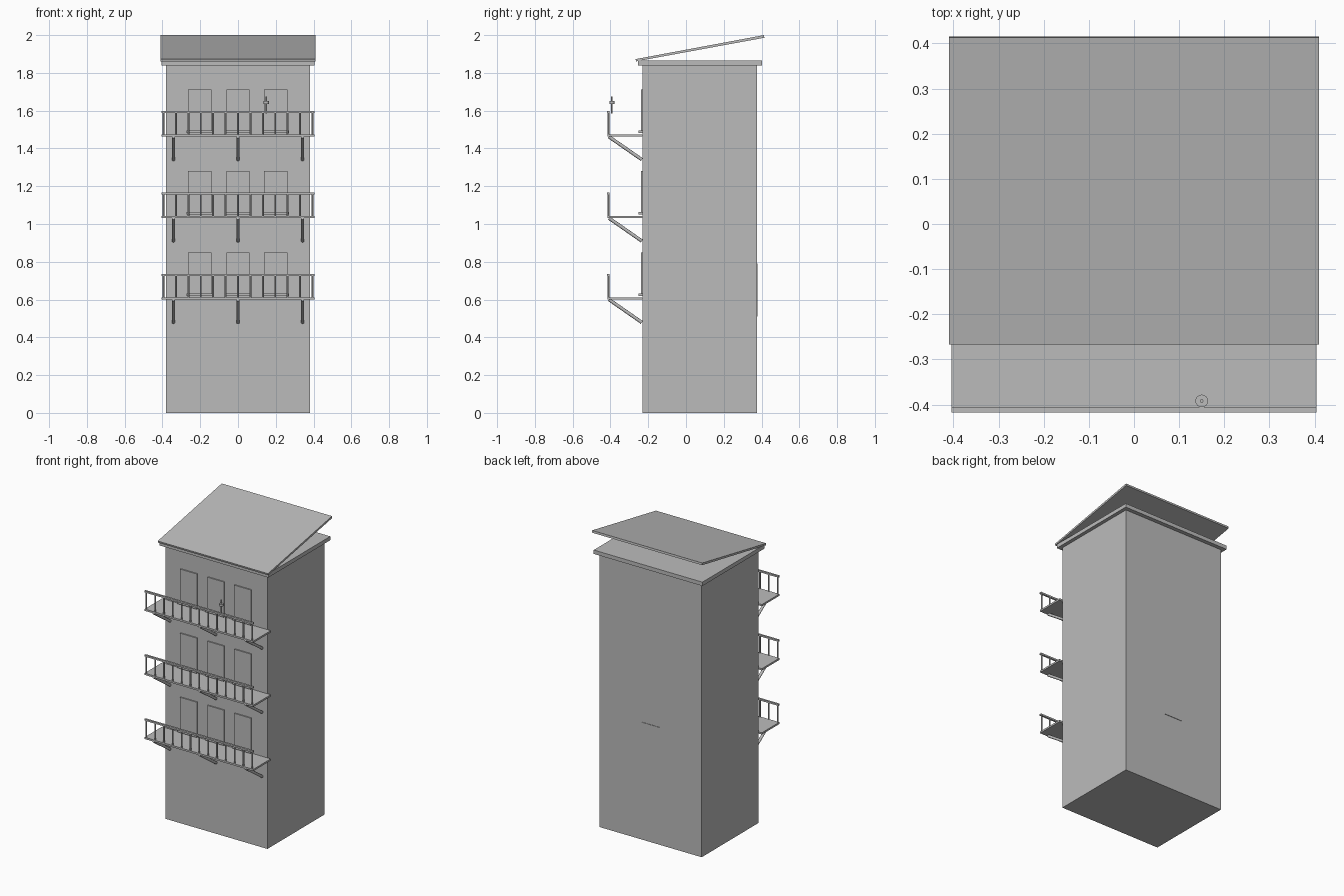
import bpy, math
from mathutils import Vector

if "Cube" in bpy.data.objects:
    bpy.data.objects.remove(bpy.data.objects["Cube"])

grey = bpy.data.materials.new("plain_grey")
grey.diffuse_color = (0.5, 0.5, 0.5, 1)
grey.use_nodes = True
grey.node_tree.nodes["Principled BSDF"].inputs["Base Color"].default_value = grey.diffuse_color


def box(name, x0, x1, y0, y1, z0, z1):
    bpy.ops.mesh.primitive_cube_add(size=1, location=((x0 + x1) / 2, (y0 + y1) / 2, (z0 + z1) / 2))
    o = bpy.context.object
    o.name = name
    o.scale = (x1 - x0, y1 - y0, z1 - z0)
    bpy.ops.object.transform_apply(location=False, rotation=False, scale=True)
    o.data.materials.append(grey)
    return o


def rod(name, a, b, r, sides=10):
    a, b = Vector(a), Vector(b)
    d = b - a
    bpy.ops.mesh.primitive_cylinder_add(vertices=sides, radius=r, depth=d.length, location=(a + b) / 2)
    o = bpy.context.object
    o.name = name
    o.rotation_euler = d.to_track_quat('Z', 'Y').to_euler()
    o.data.materials.append(grey)
    bpy.ops.object.shade_smooth_by_angle(angle=math.radians(40))
    return o


# Tower block and flat cornice
box("tower_wall", -0.38, 0.38, -0.23, 0.376, 0, 1.84)
box("cornice", -0.404, 0.404, -0.255, 0.403, 1.84, 1.866)

# Tilted roof sheet, extruded from its side profile
profile = [(-0.267, 1.873), (-0.264, 1.861), (0.415, 1.986), (0.413, 2.0)]
verts = [(x, y, z) for x in (-0.41, 0.41) for y, z in profile]
faces = [(3, 2, 1, 0), (4, 5, 6, 7)] + [(i, (i + 1) % 4, (i + 1) % 4 + 4, i + 4) for i in range(4)]
mesh = bpy.data.meshes.new("roof_sheet")
mesh.from_pydata(verts, [], faces)
mesh.materials.append(grey)
bpy.context.collection.objects.link(bpy.data.objects.new("roof_sheet", mesh))

# Three storeys, each with balcony, railing, struts and windows
for n in range(3):
    z = 0.612 + 0.431 * n
    box("balcony_floor", -0.404, 0.404, -0.415, -0.229, z - 0.012, z)
    box("hand_rail", -0.404, 0.404, -0.418, -0.405, z + 0.113, z + 0.124)
    for i in range(13):
        x = -0.394 + i * 0.788 / 12
        rod("railing_post", (x, -0.411, z - 0.002), (x, -0.411, z + 0.115), 0.005, 8)
    for x in (-0.342, 0, 0.342):
        rod("balcony_strut", (x, -0.408, z - 0.012), (x, -0.234, z - 0.133), 0.009)
    for x in (-0.202, 0, 0.2):
        box("window", x - 0.062, x + 0.062, -0.238, -0.229, z + 0.012, z + 0.238)
        box("window_sill", x - 0.07, x + 0.07, -0.252, -0.229, z + 0.008, z + 0.02)

# Small ornament on the top railing
rod("ornament_stem", (0.15, -0.392, 1.585), (0.15, -0.392, 1.675), 0.004, 8)
rod("ornament_disc", (0.15, -0.392, 1.635), (0.15, -0.392, 1.65), 0.014, 16)

# Back window plate
box("back_window", -0.068, 0.068, 0.375, 0.379, 0.51, 0.79)
